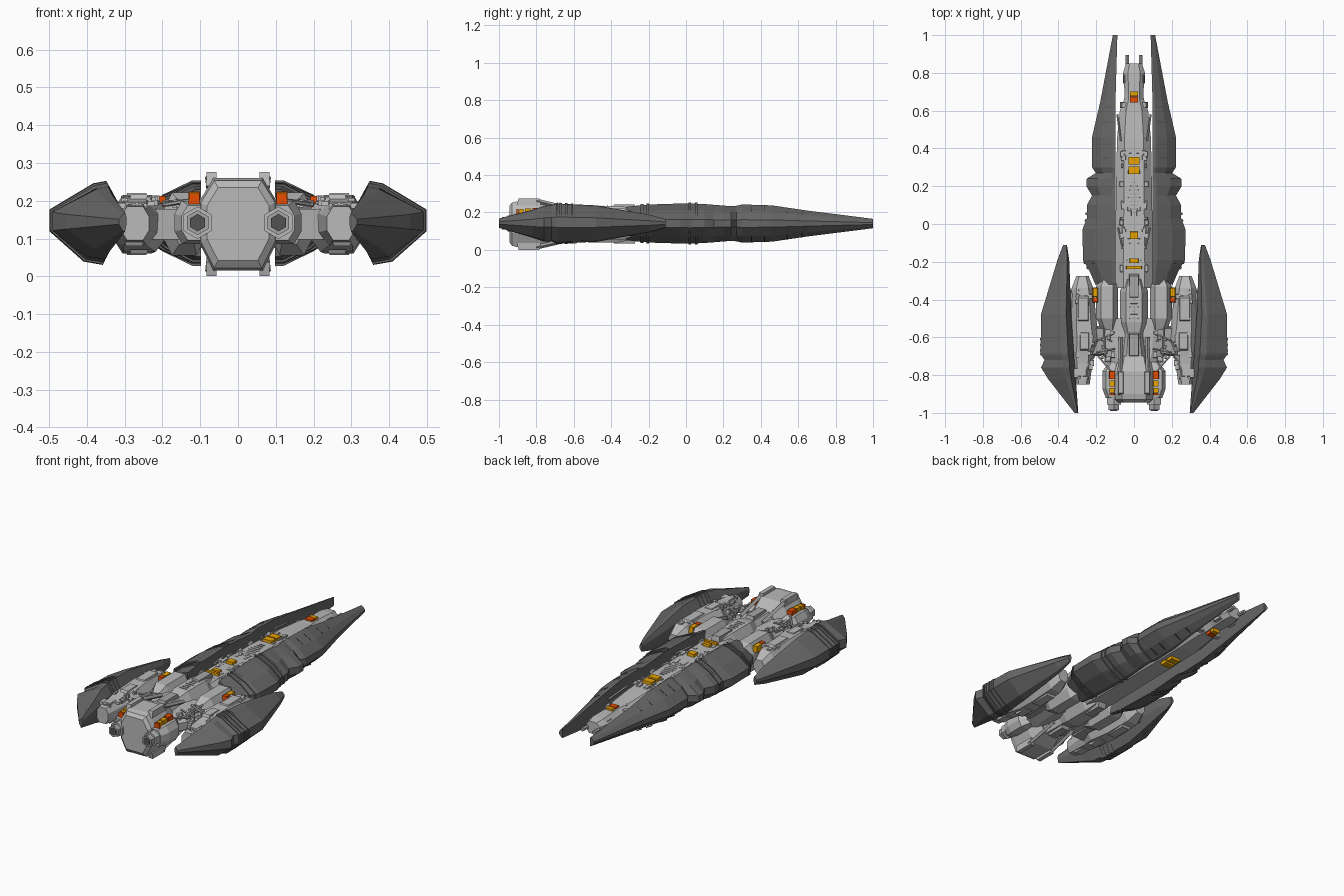
import bpy, bmesh, math, random
from mathutils import Vector, Matrix

if "Cube" in bpy.data.objects:
    bpy.data.objects.remove(bpy.data.objects["Cube"])

random.seed(4)
ZC = 0.138  # height of the ship's horizontal symmetry plane


def material(name, rgb):
    m = bpy.data.materials.new(name)
    m.diffuse_color = (*rgb, 1)
    m.use_nodes = True
    m.node_tree.nodes["Principled BSDF"].inputs["Base Color"].default_value = m.diffuse_color
    return m


ARMOUR = material("dark grey armour", (0.135, 0.135, 0.135))
SEAM = material("seam grey", (0.085, 0.085, 0.085))
HULL = material("light grey hull", (0.49, 0.49, 0.49))
TRIM = material("mid grey trim", (0.38, 0.38, 0.38))
AMBER = material("amber", (0.82, 0.37, 0.0))
RED = material("orange red", (0.82, 0.075, 0.0))

OCT = [(0, .3), (0, .7), (.22, 1), (.78, 1), (1, .7), (1, .3), (.78, 0), (.22, 0)]
SHELL = [(0, 0), (0, 1), (.14, 1), (.62, .83), (1, .6), (1, .4), (.62, .17), (.14, 0)]
WING = [(0, .40), (0, .75), (.17, 1), (.36, .97), (1, .66), (1, .40), (.5, .04), (.22, 0)]


def finish(name, bm, mat, mirror_x=False, mirror_z=False):
    for on, axis in ((mirror_x, 0), (mirror_z, 2)):
        if on:
            geo = bm.verts[:] + bm.edges[:] + bm.faces[:]
            new = bmesh.ops.duplicate(bm, geom=geo)["geom"]
            for v in new:
                if isinstance(v, bmesh.types.BMVert):
                    v.co[axis] = -v.co.x if axis == 0 else 2 * ZC - v.co.z
    bmesh.ops.recalc_face_normals(bm, faces=bm.faces[:])
    me = bpy.data.meshes.new(name)
    bm.to_mesh(me)
    bm.free()
    me.materials.append(mat)
    ob = bpy.data.objects.new(name, me)
    bpy.context.collection.objects.link(ob)
    return ob


def place(st, u, v):
    y, x0, x1, z0, z1 = st
    return Vector((x0 + u * (x1 - x0), y, z0 + v * (z1 - z0)))


def loft(name, stations, profile, mat, mirror_x=False):
    """Stations are (y, x_in, x_out, z_low, z_high)."""
    bm = bmesh.new()
    rings = [[bm.verts.new(place(s, u, v)) for u, v in profile] for s in stations]
    n = len(profile)
    for a, b in zip(rings, rings[1:]):
        for i in range(n):
            bm.faces.new((a[i], a[(i + 1) % n], b[(i + 1) % n], b[i]))
    bm.faces.new(rings[0])
    bm.faces.new(rings[-1])
    return finish(name, bm, mat, mirror_x)


def at(stations, y):
    """Interpolated station at y."""
    for a, b in zip(stations, stations[1:]):
        if b[0] <= y <= a[0]:
            t = (a[0] - y) / (a[0] - b[0])
            return tuple(p + (q - p) * t for p, q in zip(a, b))


def ribs(name, stations, profile, ys, half, grow, mat):
    for i, y in enumerate(ys):
        pair = []
        for d in (half, -half):
            _, x0, x1, z0, z1 = at(stations, y + d)
            pair.append((y + d, x0, x1 + grow, z0 - grow, z1 + grow))
        loft(f"{name}_{i + 1}", pair, profile, mat, True)


def boxes(name, items, mat, mirror_x=False, mirror_z=False, taper=.85):
    """Items are centre x, y, z and size x, y, z; tops are slightly tapered."""
    bm = bmesh.new()
    for x, y, z, sx, sy, sz in items:
        vs = bmesh.ops.create_cube(bm, size=1)["verts"]
        for v in vs:
            k = taper if v.co.z > 0 else 1
            v.co = Vector((x + v.co.x * sx * k, y + v.co.y * sy * k, z + v.co.z * sz))
    return finish(name, bm, mat, mirror_x, mirror_z)


def tubes(name, paths, r, mat, sides=6, mirror_x=True, mirror_z=False):
    bm = bmesh.new()
    for a, b in paths:
        a, b = Vector(a), Vector(b)
        m = Matrix.Translation((a + b) / 2) @ (b - a).to_track_quat('Z', 'Y').to_matrix().to_4x4()
        bmesh.ops.create_cone(bm, cap_ends=True, segments=sides, radius1=r, radius2=r,
                              depth=(b - a).length, matrix=m)
    return finish(name, bm, mat, mirror_x, mirror_z)


def seams(name, stations, lines):
    """Thin plates on the sloping upper and lower armour: (y0, y1, u0, u1, v0, v1)."""
    bm = bmesh.new()
    for y0, y1, u0, u1, v0, v1 in lines:
        q = [place(at(stations, y), u, v) for y, u, v in
             ((y0, u0, v0), (y0, u1, v1), (y1, u1, v1), (y1, u0, v0))]
        lo = [bm.verts.new(p - Vector((0, 0, .004))) for p in q]
        hi = [bm.verts.new(p + Vector((0, 0, .002))) for p in q]
        bm.faces.new(lo)
        bm.faces.new(hi)
        for i in range(4):
            bm.faces.new((lo[i], lo[(i + 1) % 4], hi[(i + 1) % 4], hi[i]))
    finish(name, bm, SEAM, True, True)


# Long forward armour shells
long_st = [(y, .098 if y < 1 else .088, x, ZC + .002 - h, ZC + .004 + h) for y, x, h in (
    (1, .112, .024), (.65, .178, .068), (.46, .222, .096), (.30, .222, .101), (.27, .202, .094),
    (.24, .25, .092), (.20, .252, .095), (.15, .222, .099), (.10, .25, .103), (.03, .25, .106),
    (-.03, .273, .106), (-.19, .270, .101), (-.25, .235, .096), (-.32, .205, .088))]
loft("forward_armour", long_st, SHELL, ARMOUR, True)
ribs("forward_rib", long_st, SHELL, (.055, .02, -.205, -.235), .007, .006, ARMOUR)
seams("forward_seams", long_st,
      [(y + .002, y - .002, .25, .6, .961, .837) for y in (.62, .54, .42, .35)])

# Rear side armour wings
wing_st = [(-.11, .355, .375, .118, .165), (-.19, .343, .405, .095, .187),
           (-.48, .332, .493, .043, .238), (-.69, .318, .494, .035, .248), (-.72, .316, .474, .045, .24),
           (-.76, .312, .492, .045, .235), (-.82, .308, .455, .065, .215), (-1, .295, .315, .118, .168)]
loft("side_armour", wing_st, WING, ARMOUR, True)
ribs("side_rib", wing_st, WING, (-.61, -.64, -.67, -.69), .006, .005, ARMOUR)


def sym(rows):
    return [(y, -w, w, lo, hi) for y, w, lo, hi in rows]


# Central hull with narrow nose
loft("core_hull", sym([(.85, .042, .105, .175), (.80, .058, .10, .182), (.70, .05, .10, .185),
                       (.66, .052, .095, .188), (.60, .075, .09, .19), (.45, .09, .075, .20),
                       (.2, .095, .07, .21), (-.2, .1, .065, .215), (-.34, .1, .065, .215)]), OCT, HULL)
tubes("nose_prongs", [((.036, .80, ZC), (.036, .895, ZC))], .011, TRIM)
boxes("nose_collar", [(0, .63, ZC, .15, .03, .08), (0, .77, ZC, .115, .05, .06)], HULL)

# Rear spine and side blocks
loft("rear_spine", sym([(-.29, .055, .055, .225), (-.36, .075, .04, .235), (-.52, .075, .04, .235),
                        (-.58, .055, .055, .222), (-.74, .075, .045, .23)]), OCT, HULL)
boxes("spine_ridges", [(0, -.33, .228, .055, .13, .03), (0, -.64, .228, .055, .13, .025)],
      TRIM, mirror_z=True)
loft("shoulder_blocks", [(-.28, .11, .17, .075, .2), (-.33, .085, .2, .055, .222),
                         (-.50, .085, .2, .055, .222), (-.56, .1, .17, .085, .195)], OCT, HULL, True)
loft("rear_waist", sym([(-.5, .19, .085, .19), (-.68, .17, .085, .19), (-.8, .11, .08, .2)]), OCT, HULL)

# Outer nacelles joining the wings
loft("outer_nacelles", [(-.275, .24, .305, .10, .175), (-.34, .215, .33, .07, .205),
                        (-.50, .20, .335, .06, .215), (-.62, .185, .335, .065, .212),
                        (-.70, .215, .33, .08, .2), (-.85, .235, .31, .095, .185)], OCT, HULL, True)
boxes("nacelle_plates", [(.268, -.45, .213, .06, .14, .014), (.262, -.62, .211, .05, .10, .012),
                         (.275, -.77, .19, .05, .08, .012)], HULL, True, True)
boxes("wing_mounts", [(.32, -.45, ZC, .04, .2, .07), (.31, -.72, ZC, .05, .2, .06),
                      (.19, -.62, ZC, .08, .16, .08)], TRIM, True)

# Main engine block and rails
loft("engine_block", sym([(-.70, .08, .05, .225), (-.78, .102, .015, .260), (-.90, .102, .015, .260),
                          (-.93, .098, .022, .253), (-.945, .082, .042, .235)]),
     [(0, .3), (0, .75), (.18, 1), (.82, 1), (1, .75), (1, .3), (.82, 0), (.18, 0)], HULL)
boxes("engine_rails", [(.07, -.84, .257, .03, .13, .037)], HULL, True, True)
tubes("engine_struts", [((.07, -.60, .215), (.075, -.80, .262))], .012, TRIM, 4, mirror_z=True)

# Side engines with hexagonal nozzles
loft("engine_housings", [(-.73, .08, .13, .10, .185), (-.78, .08, .168, .085, .2),
                         (-.87, .08, .168, .085, .2), (-.92, .07, .15, .095, .188)], OCT, HULL, True)
for nm, r, y, mat in (("nozzle_collars", .043, -.955, HULL), ("nozzles", .033, -.985, TRIM),
                      ("nozzle_throats", .023, -.989, SEAM)):
    tubes(nm, [((.107, -.90, .142), (.107, y, .142))], r, mat)

# Pipes and diagonal braces on the upper side
tubes("pipes", [((.10, -.80, .205), (.19, -.70, .19)), ((.11, -.58, .2), (.20, -.62, .195)),
                ((.10, -.66, .2), (.2, -.68, .19)), ((.088, .58, .18), (.07, .44, .205)),
                ((.085, -.02, .212), (.06, -.13, .22)), ((.16, -.55, .2), (.15, -.75, .19)),
                ((.21, -.7, .195), (.29, -.82, .185))], .006, HULL)

# Small machinery on the upper hull
bits = []
for x0, x1, y0, y1, z, n in ((.02, .07, -.27, .42, .209, 46), (.015, .05, .44, .60, .194, 12),
                             (.215, .31, -.83, -.36, .205, 34), (.11, .17, -.72, -.56, .19, 12)):
    for _ in range(n):
        y = random.uniform(y0, y1)
        drop = max(0, y) * .02 if x0 < .2 else max(0, -y - .65) * .12
        bits.append((random.uniform(x0, x1), y, z - drop, random.uniform(.008, .024),
                     random.uniform(.008, .035), random.uniform(.01, .018)))
boxes("hull_machinery", bits, HULL, True)

# Transverse grooves along the spine
boxes("spine_grooves", [(0, .22 - i * .02, .209, .07 - abs(i - 4) * .01, .006, .008) for i in range(9)]
      + [(0, -.40 - i * .02, .236, .03 + .01 * (i % 3), .005, .004) for i in range(6)], TRIM)

# Amber and red lights
boxes("front_amber_lights", [(0, y, z, sx, sy, .026) for y, z, sx, sy in
      ((.69, .183, .045, .025), (.335, .207, .062, .042), (.285, .209, .062, .042))], AMBER, False, True, .92)
boxes("spine_amber_lights", [(0, y, .218, sx, sy, .022) for y, sx, sy in
      ((-.06, .044, .04), (-.195, .048, .024), (-.23, .085, .016))], AMBER, taper=.92)
boxes("nose_red_light", [(0, .658, .184, .046, .034, .026)], RED, False, True, .92)
boxes("shoulder_amber_lights", [(.205, -.362, .196, .028, .05, .034)], AMBER, True, taper=.92)
boxes("shoulder_red_lights", [(.205, -.402, .196, .028, .026, .034)], RED, True, taper=.92)
boxes("engine_amber_lights", [(.116, -.845, .206, .03, .034, .032), (.116, -.88, .204, .028, .024, .03)],
      AMBER, True, taper=.92)
boxes("engine_red_lights", [(.116, -.80, .208, .032, .044, .034), (.116, -.90, .202, .03, .012, .034)],
      RED, True, taper=.92)
